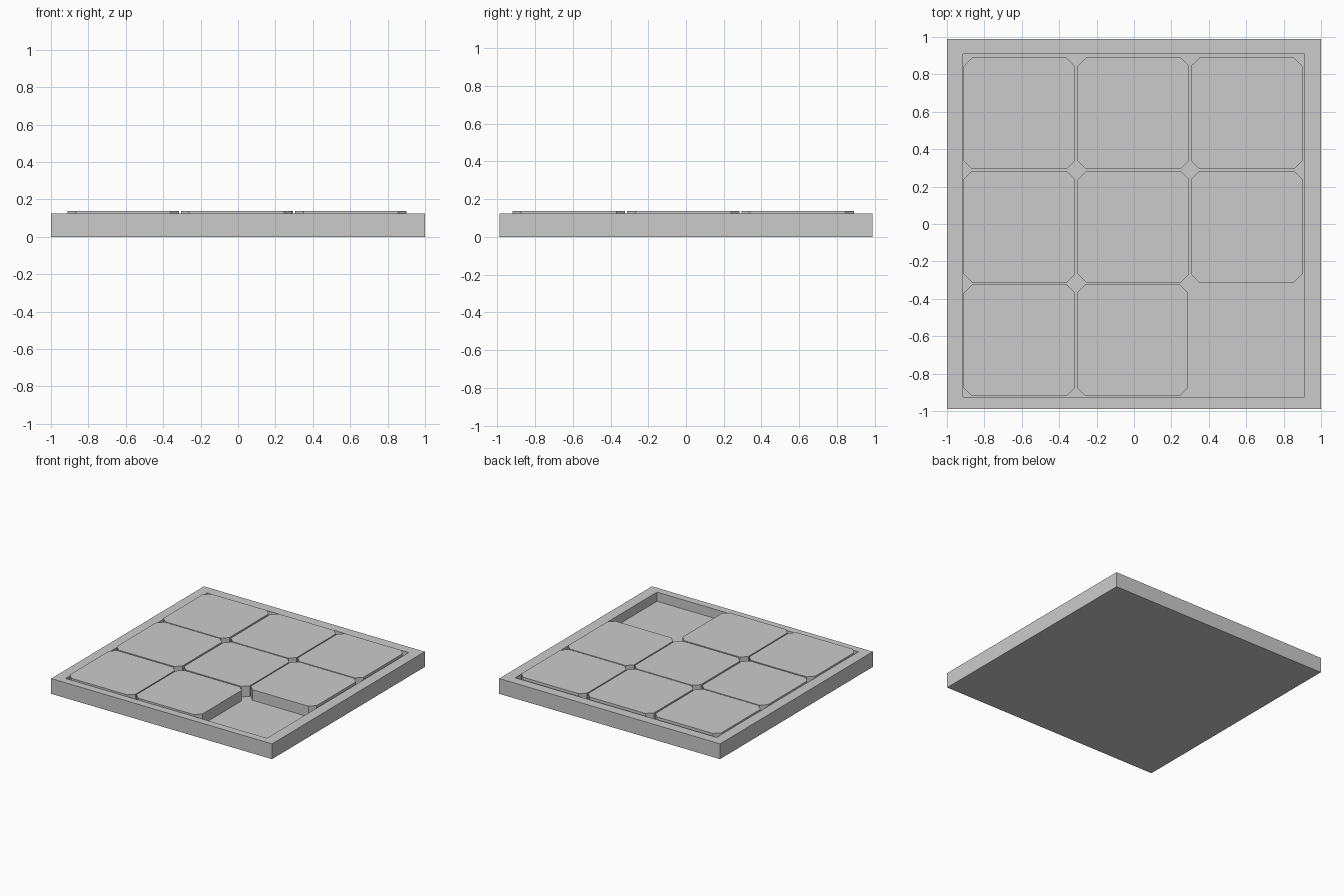
import bpy, bmesh

if "Cube" in bpy.data.objects:
    bpy.data.objects.remove(bpy.data.objects["Cube"])


def skin_loops(name, loops):
    """Bridge a stack of equal-length loops and cap both ends."""
    bm = bmesh.new()
    rings = [[bm.verts.new(p) for p in loop] for loop in loops]
    n = len(rings[0])
    bm.faces.new(rings[0][::-1])
    for a, b in zip(rings, rings[1:]):
        for i in range(n):
            j = (i + 1) % n
            bm.faces.new((a[i], a[j], b[j], b[i]))
    bm.faces.new(rings[-1])
    bmesh.ops.recalc_face_normals(bm, faces=bm.faces)
    mesh = bpy.data.meshes.new(name)
    bm.to_mesh(mesh)
    bm.free()
    obj = bpy.data.objects.new(name, mesh)
    bpy.context.collection.objects.link(obj)
    return obj


def rect(x0, x1, y0, y1, z):
    return [(x0, y0, z), (x1, y0, z), (x1, y1, z), (x0, y1, z)]


def octagon(cx, cy, h, c, z):
    k = h - c
    pts = [(-k, -h), (k, -h), (h, -k), (h, k), (k, h), (-k, h), (-h, k), (-h, -k)]
    return [(cx + x, cy + y, z) for x, y in pts]


FLOOR, RIM, TILE_TOP = 0.05, 0.125, 0.137

# Square tray with a raised rim and sunken floor
outer = (-1, 1, -0.988, 0.988)
inner = (-0.914, 0.911, -0.926, 0.908)
skin_loops("tray", [rect(*outer, 0), rect(*outer, RIM),
                    rect(*inner, RIM), rect(*inner, FLOOR)])

# Eight sliding tiles with clipped corners; front right slot is empty
columns = (-0.613, -0.003, 0.602)
rows = (0.591, -0.014, -0.622)
for r, y in enumerate(rows):
    for c, x in enumerate(columns):
        if (r, c) == (2, 2):
            continue
        dx = -0.005 if (r, c) == (2, 1) else 0
        skin_loops(f"tile_{r * 3 + c + 1}",
                   [octagon(x + dx, y, 0.298, 0.045, z) for z in (FLOOR, TILE_TOP)])
